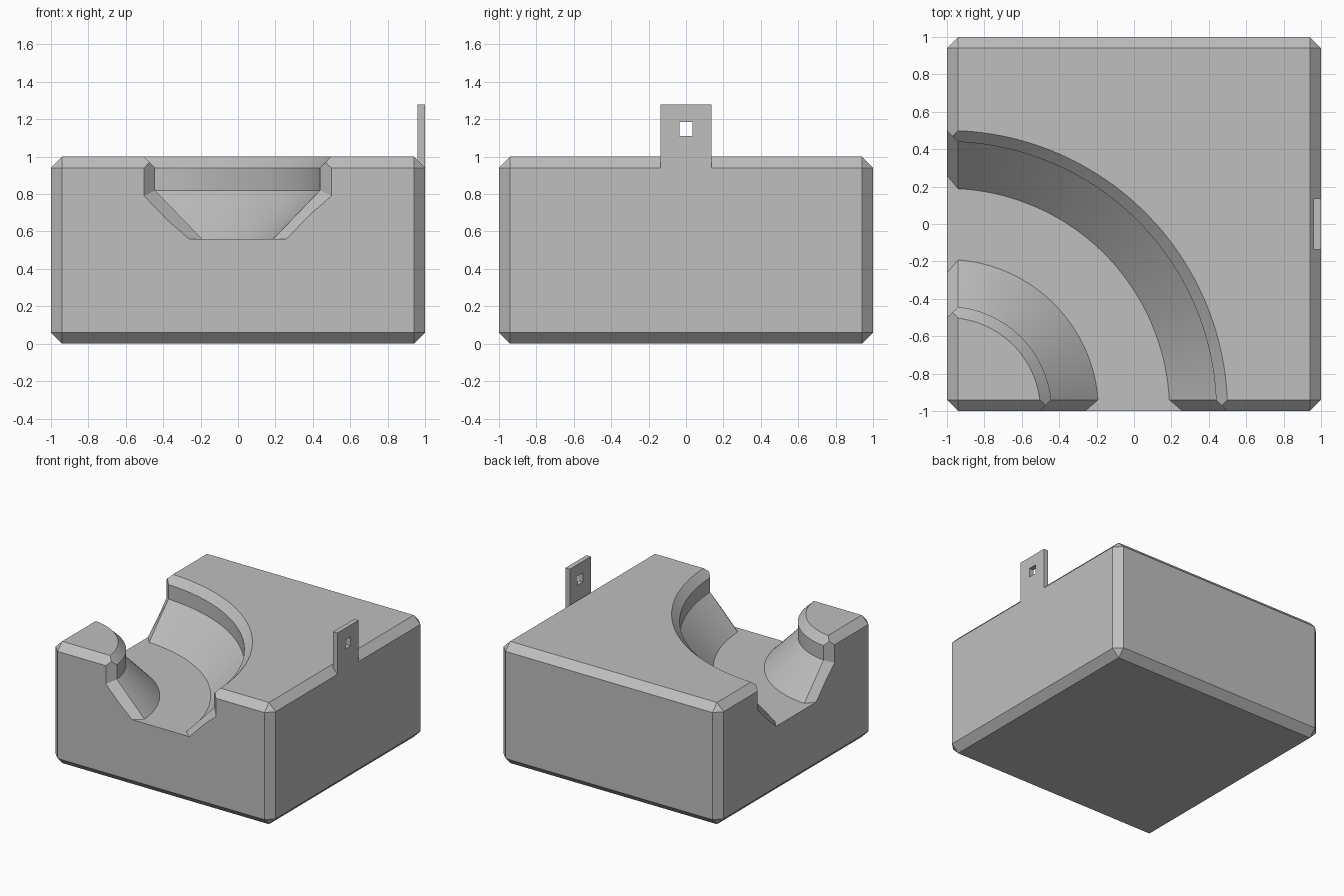
import bpy, bmesh, math

if "Cube" in bpy.data.objects:
    bpy.data.objects.remove(bpy.data.objects["Cube"], do_unlink=True)

grey = bpy.data.materials.new("plain grey")
grey.use_nodes = True
grey.diffuse_color = (0.52, 0.52, 0.52, 1)
grey.node_tree.nodes["Principled BSDF"].inputs["Base Color"].default_value = (0.52, 0.52, 0.52, 1)


def add_object(name, bm):
    bmesh.ops.recalc_face_normals(bm, faces=bm.faces)
    mesh = bpy.data.meshes.new(name)
    bm.to_mesh(mesh)
    bm.free()
    mesh.materials.append(grey)
    obj = bpy.data.objects.new(name, mesh)
    bpy.context.collection.objects.link(obj)
    return obj


def box(name, low, high, chamfer=0):
    bm = bmesh.new()
    bmesh.ops.create_cube(bm, size=1)
    for v in bm.verts:
        v.co = [(a + b) / 2 + c * (b - a) for a, b, c in zip(low, high, v.co)]
    if chamfer:
        bmesh.ops.bevel(bm, geom=bm.edges[:], offset=chamfer, segments=1,
                        profile=0.5, affect='EDGES')
    return add_object(name, bm)


def cut(target, cutter):
    cutter.hide_render = True
    mod = target.modifiers.new("cut", 'BOOLEAN')
    mod.operation = 'DIFFERENCE'
    mod.solver = 'EXACT'
    mod.object = cutter
    bpy.ops.object.select_all(action='DESELECT')
    bpy.context.view_layer.objects.active = target
    target.select_set(True)
    bpy.ops.object.modifier_apply(modifier=mod.name)
    bpy.data.objects.remove(cutter, do_unlink=True)


CHAMFER = 0.06


def both_sides(half):
    """Radius and height of a closed channel section from its outer half."""
    return [(1 + d, z) for d, z in half] + [(1 - d, z) for d, z in reversed(half)]


def channel_cutter():
    # Channel section, and the wider section of its flared mouths
    inner = both_sides([(0.19, 0.56), (0.44, 0.82), (0.44, 0.94), (0.6, 1.1)])
    mouth = both_sides([(0.33, 0.56), (0.56, 0.76), (0.56, 1.06), (0.6, 1.1)])
    steps = 48
    sections = [[(r - 1, -1 - CHAMFER, z) for r, z in mouth]]
    for i in range(steps + 1):
        ring = []
        for r, z in inner:
            start = math.asin(CHAMFER / r)
            a = start + (math.pi / 2 - 2 * start) * i / steps
            ring.append((r * math.cos(a) - 1, r * math.sin(a) - 1, z))
        sections.append(ring)
    sections.append([(-1 - CHAMFER, r - 1, z) for r, z in mouth])

    bm = bmesh.new()
    rings = [[bm.verts.new(p) for p in s] for s in sections]
    n = len(inner)
    for a, b in zip(rings, rings[1:]):
        for k in range(n):
            j = (k + 1) % n
            bm.faces.new((a[k], a[j], b[j], b[k]))
    bm.faces.new(rings[0])
    bm.faces.new(rings[-1])
    return add_object("channel_cutter", bm)


# Chamfered block with the curved channel
block = box("track_block", (-1, -1, 0), (1, 1, 1), CHAMFER)
cut(block, channel_cutter())
bpy.ops.object.shade_smooth_by_angle(angle=math.radians(25))

# Hanging tab with a square hole
tab = box("hanging_tab", (0.96, -0.137, 0.94), (1, 0.137, 1.28))
cut(tab, box("hole_cutter", (0.9, -0.035, 1.11), (1.1, 0.035, 1.185)))
